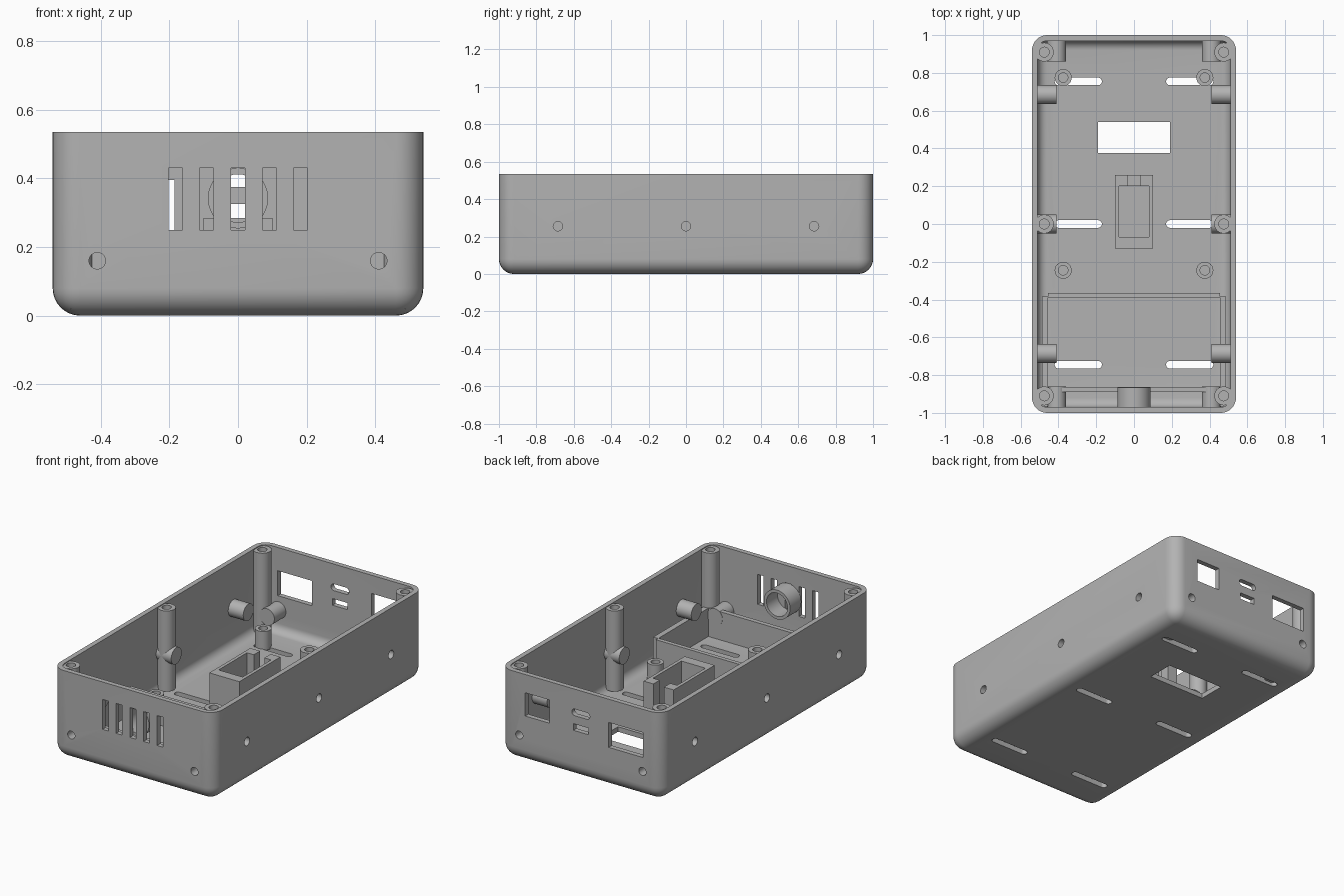
import bpy, bmesh, math
from mathutils import Vector, Matrix

if "Cube" in bpy.data.objects:
    bpy.data.objects.remove(bpy.data.objects["Cube"])

GREY = (0.45, 0.45, 0.45, 1)
plastic = bpy.data.materials.new("grey plastic")
plastic.use_nodes = True
plastic.diffuse_color = GREY
plastic.node_tree.nodes["Principled BSDF"].inputs["Base Color"].default_value = GREY


def finish(name, bm):
    """Turn a bmesh into a named, coloured object."""
    bmesh.ops.recalc_face_normals(bm, faces=bm.faces)
    mesh = bpy.data.meshes.new(name)
    bm.to_mesh(mesh)
    bm.free()
    mesh.materials.append(plastic)
    obj = bpy.data.objects.new(name, mesh)
    bpy.context.scene.collection.objects.link(obj)
    return obj


def box(name, x, y, z, radius=0, axis=2, base=False):
    """Box from ranges; edges along one axis, and the base if wanted, are rounded."""
    bm = bmesh.new()
    lo, hi = Vector((x[0], y[0], z[0])), Vector((x[1], y[1], z[1]))
    bmesh.ops.create_cube(bm, size=1, matrix=Matrix.Translation((lo + hi) / 2)
                          @ Matrix.Diagonal((*(hi - lo), 1)))
    if radius:
        edges = []
        for e in bm.edges:
            a, b = (v.co for v in e.verts)
            along = abs((a - b).normalized()[axis]) > 0.9
            if along or (base and max(a.z, b.z) < lo.z + 0.001):
                edges.append(e)
        bmesh.ops.bevel(bm, geom=edges, offset=radius, segments=8,
                        profile=0.5, affect='EDGES')
    return finish(name, bm)


def lathe(name, start, end, radius, hole=0, depth=0):
    """Round post from start to end, with an optional hole sunk in from start."""
    start, end = Vector(start), Vector(end)
    length = (end - start).length
    if hole and depth >= length:
        profile = [(hole, 0), (radius, 0), (radius, length), (hole, length), (hole, 0)]
    elif hole:
        profile = [(0, depth), (hole, depth), (hole, 0), (radius, 0),
                   (radius, length), (0, length)]
    else:
        profile = [(0, 0), (radius, 0), (radius, length), (0, length)]
    bm = bmesh.new()
    verts = [bm.verts.new((r, 0, h)) for r, h in profile]
    edges = [bm.edges.new(pair) for pair in zip(verts, verts[1:])]
    bmesh.ops.spin(bm, geom=verts + edges, cent=(0, 0, 0), axis=(0, 0, 1),
                   angle=math.tau, steps=32)
    bmesh.ops.remove_doubles(bm, verts=bm.verts, dist=0.0002)
    turn = Vector((0, 0, 1)).rotation_difference(end - start)
    bm.transform(Matrix.Translation(start) @ turn.to_matrix().to_4x4())
    return finish(name, bm)


def cut(target, cutters):
    """Subtract every cutter from the target, then discard the cutters."""
    bpy.context.view_layer.objects.active = target
    for cutter in cutters:
        cutter.hide_render = True
        mod = target.modifiers.new("cut", 'BOOLEAN')
        mod.operation, mod.solver, mod.object = 'DIFFERENCE', 'EXACT', cutter
        bpy.ops.object.modifier_apply(modifier=mod.name)
        bpy.data.objects.remove(cutter)


SIDES = (-1, 1)
HEIGHT = 0.535
WALL = 0.03

# Open-topped case with rounded corners and base
case = box("case", (-0.54, 0.54), (-1, 1), (0, HEIGHT), 0.08, base=True)
cavity = box("cavity", (-0.51, 0.51), (-0.97, 0.97), (WALL, 0.7), 0.05, base=True)
cutters = [cavity]

# Front vent slots
for x in (-0.182, -0.092, 0, 0.092, 0.182):
    cutters.append(box("vent", (x - 0.02, x + 0.02), (-1.1, -0.95), (0.25, 0.43)))

# Back ports
BACK = (0.95, 1.1)
cutters += [
    box("square_port", (0.21, 0.37), BACK, (0.285, 0.425)),
    box("wide_port", (-0.415, -0.185), BACK, (0.245, 0.395)),
    box("small_port", (-0.05, 0.05), BACK, (0.285, 0.325)),
    box("oval_port", (-0.06, 0.06), BACK, (0.375, 0.415), 0.0198, axis=1),
    box("floor_window", (-0.19, 0.19), (0.375, 0.54), (-0.1, 0.1)),
]

# Floor slots and screw holes through the walls
for s in SIDES:
    for y in (-0.745, 0, 0.755):
        cutters.append(box("floor_slot", sorted((s * 0.17, s * 0.42)),
                           (y - 0.02, y + 0.02), (-0.1, 0.04), 0.0198))
    for y in (-0.685, 0, 0.685):
        cutters.append(lathe("side_hole", (s * 0.6, y, 0.255), (s * 0.5, y, 0.255), 0.025))
    for e in SIDES:
        cutters.append(lathe("end_hole", (s * 0.41, e * 1.1, 0.16),
                             (s * 0.41, e * 0.95, 0.16), 0.024))
cut(case, cutters)
round_parts = [case]

for s in SIDES:
    side = "left" if s > 0 else "right"
    # Full-height lid pillars
    for y, place in ((-0.91, "front"), (0, "middle"), (0.91, "back")):
        pillar = lathe(f"{place}_{side}_pillar", (s * 0.475, y, 0.53),
                       (s * 0.475, y, 0.045), 0.05, 0.026, 0.18)
        if y == 0:
            cut(pillar, [lathe("bore", (s * 0.6, 0, 0.255), (s * 0.46, 0, 0.255), 0.025)])
        round_parts.append(pillar)
    # Short board standoffs
    for y, place in ((-0.245, "front"), (0.775, "back")):
        round_parts.append(lathe(f"{place}_{side}_standoff", (s * 0.375, y, 0.135),
                                 (s * 0.375, y, 0.02), 0.045, 0.025, 0.09))
    # Screw bosses on the side walls
    for y, place in ((-0.685, "front"), (0, "middle"), (0.685, "back")):
        round_parts.append(lathe(f"{place}_{side}_side_boss", (s * 0.525, y, 0.255),
                                 (s * 0.41, y, 0.255), 0.05, 0.025, 0.065))
    # Screw bosses on the end walls
    for e, place in ((-1, "front"), (1, "back")):
        round_parts.append(lathe(f"{place}_{side}_end_boss", (s * 0.41, e * 0.985, 0.16),
                                 (s * 0.41, e * 0.86, 0.16), 0.05, 0.024, 0.065))
    # Tray side wall
    box(f"tray_{side}_wall", sorted((s * 0.455, s * 0.488)), (-0.965, -0.385), (0.02, 0.2))

# Tray cross walls
box("tray_back_wall", (-0.456, 0.456), (-0.39, -0.365), (0.02, 0.2))
box("tray_front_wall", (-0.456, 0.456), (-0.89, -0.862), (0.02, 0.2))

# Ring holder behind the vents
round_parts.append(lathe("ring_holder", (0, -0.971, 0.342), (0, -0.865, 0.342),
                         0.088, 0.07, 1))

# Central pocket holder with a notch and a screw hole
holder = box("pocket_holder", (-0.1, 0.1), (-0.13, 0.26), (0.02, 0.285))
cut(holder, [
    box("pocket", (-0.08, 0.08), (-0.07, 0.2), (0.035, 0.4)),
    box("notch", (-0.035, 0.035), (0.15, 0.3), (0.1, 0.4)),
    lathe("screw", (0, -0.095, 0.4), (0, -0.095, 0.15), 0.012),
])
round_parts.append(holder)

# Smooth the curved faces, keep edges sharp
bpy.ops.object.select_all(action='DESELECT')
for obj in round_parts:
    obj.select_set(True)
bpy.context.view_layer.objects.active = case
bpy.ops.object.shade_smooth_by_angle(angle=math.radians(30))
